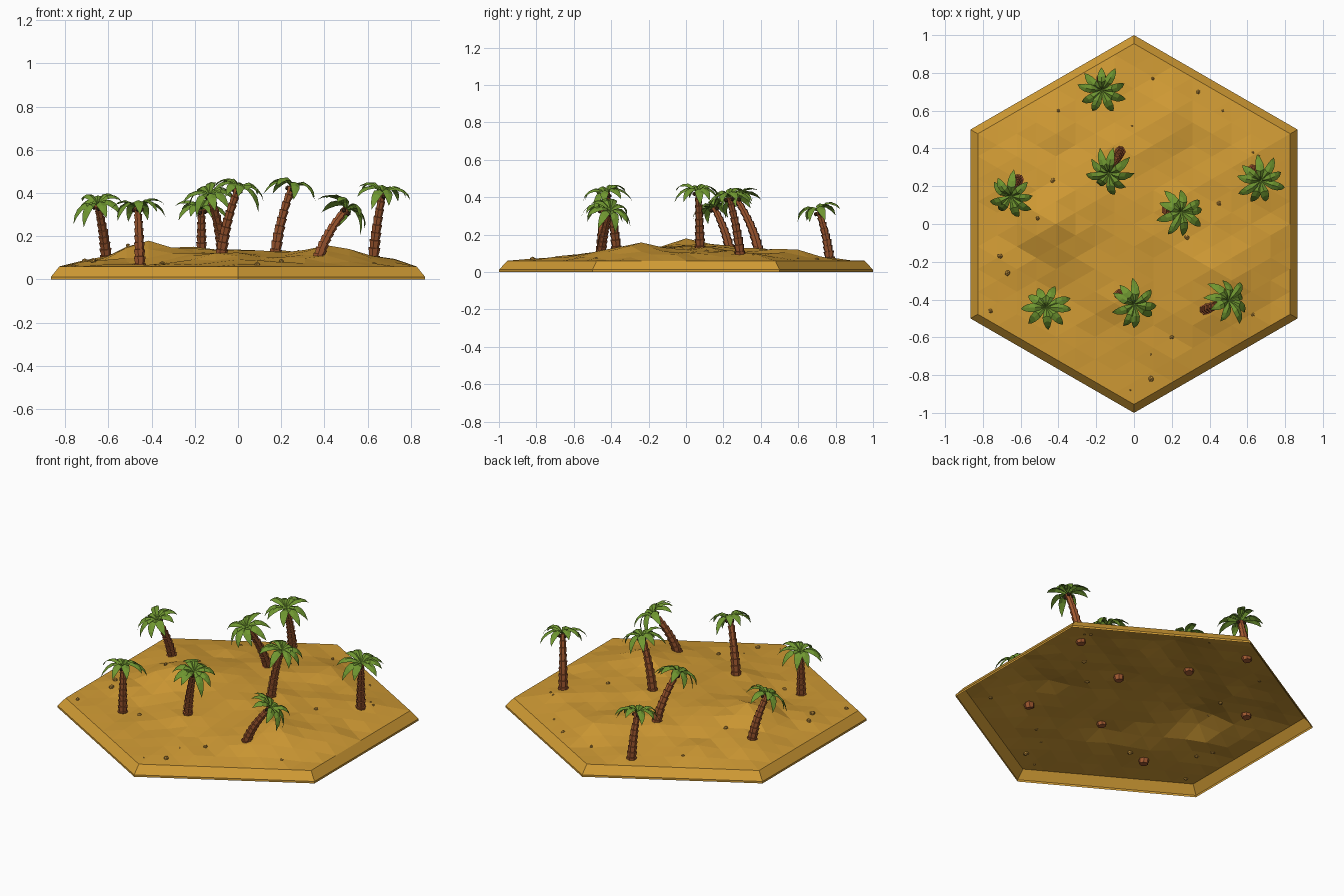
import bpy, bmesh, math, random
from mathutils import Vector, Matrix

if "Cube" in bpy.data.objects:
    bpy.data.objects.remove(bpy.data.objects["Cube"])

rng = random.Random(4)


def material(name, rgb):
    m = bpy.data.materials.new(name)
    m.diffuse_color = (*rgb, 1)
    m.use_nodes = True
    m.node_tree.nodes["Principled BSDF"].inputs["Base Color"].default_value = m.diffuse_color
    return m


SAND = material("sand", (0.64, 0.33, 0.035))
BARK = material("bark", (0.36, 0.10, 0.03))
LEAF = material("leaf", (0.16, 0.31, 0.03))
NUT = material("nut", (0.07, 0.03, 0.015))
STONE = material("stone", (0.55, 0.29, 0.05))


def finish(bm, name, mat, recalc=True):
    if recalc:
        bmesh.ops.recalc_face_normals(bm, faces=bm.faces)
    me = bpy.data.meshes.new(name)
    bm.to_mesh(me)
    bm.free()
    me.materials.append(mat)
    ob = bpy.data.objects.new(name, me)
    bpy.context.collection.objects.link(ob)
    return ob


def hexagon(radius):
    return [Vector((radius * math.sin(k * math.pi / 3), radius * math.cos(k * math.pi / 3), 0)) for k in range(6)]


# Dune height: key heights blended by distance, falling to the rim
RIM, RIM_Z, N = 0.955, 0.06, 8
KEYS = [(-.43, 0, .175), (.43, -.25, .163), (0, 0, .138), (-.07, -.38, .13), (-.45, -.44, .066),
        (.38, -.45, .115), (.63, .29, .10), (-.61, .24, .11), (-.17, .76, .075), (.2, .55, .125),
        (.17, .08, .13), (-.1, .35, .13), (-.2, .12, .155), (-.2, -.65, .072), (.2, -.7, .085),
        (-.65, -.2, .09), (.65, -.1, .11), (.4, .2, .11), (-.4, .5, .10), (.4, .4, .10)]
corners = hexagon(RIM)
for a, b in zip(corners, corners[1:] + corners[:1]):
    KEYS += [(*a.lerp(b, i / 4).xy, RIM_Z) for i in range(4)]


def height(x, y):
    w = [1 / (math.hypot(x - k[0], y - k[1]) + .03) ** 3.2 for k in KEYS]
    return sum(wi * k[2] for wi, k in zip(w, KEYS)) / sum(w)


# Sand tile: triangular dune grid in concentric hexagon rings, then bevel and skirt
bm = bmesh.new()
grid = {}
step = RIM / N
for q in range(-N, N + 1):
    for r in range(max(-N, -q - N), min(N, N - q) + 1):
        x, y = q * step * math.sqrt(3) / 2, (r + q / 2) * step
        edge = max(abs(q), abs(r), abs(q + r)) == N
        z = RIM_Z if edge else height(x, y) + rng.uniform(-.006, .006)
        grid[q, r] = bm.verts.new((x, y, z))
for (q, r), v in grid.items():
    for d in (((1, 0), (0, 1)), ((0, 1), (-1, 1))):
        tri = [v] + [grid.get((q + a, r + b)) for a, b in d]
        if all(tri):
            bm.faces.new(tri)
for v in bm.verts:
    v.normal_update()
rim = [e for e in bm.edges if len(e.link_faces) == 1]
for scale, z in ((1 / RIM, 0.012), (1, 0)):
    new = bmesh.ops.extrude_edge_only(bm, edges=rim)["geom"]
    for v in (g for g in new if isinstance(g, bmesh.types.BMVert)):
        v.co = (v.co.x * scale, v.co.y * scale, z)
    rim = [e for e in new if isinstance(e, bmesh.types.BMEdge) and len(e.link_faces) == 1]
finish(bm, "sand_tile", SAND)


# Trunk: flared segments stacked along a bent path
def trunk(base, top, name, sides=7, segments=9):
    ctrl = Vector((base.x + .22 * (top.x - base.x), base.y + .22 * (top.y - base.y), (base.z + top.z) / 2))

    def at(t):
        return base * (1 - t) ** 2 + ctrl * 2 * t * (1 - t) + top * t * t

    bm = bmesh.new()
    rings = []
    for i in range(segments):
        r = .028 - .012 * i / segments
        for t, rad in ((i / segments, r * .86), ((i + .97) / segments, r * 1.08)):
            tangent = at(min(t + .02, 1.02)) - at(t - .02)
            rot = Vector((0, 0, 1)).rotation_difference(tangent)
            rings.append([bm.verts.new(at(t) + rot @ Vector((rad * math.cos(a), rad * math.sin(a), 0)))
                          for a in (2 * math.pi * k / sides for k in range(sides))])
    for a, b in zip(rings, rings[1:]):
        for k in range(sides):
            j = (k + 1) % sides
            bm.faces.new((a[k], a[j], b[j], b[k]))
    bm.faces.new(rings[0])
    bm.faces.new(rings[-1])
    finish(bm, name + "_trunk", BARK)
    return (top - ctrl).normalized()


# Crown: folded drooping fronds, tilted with the trunk, and a few nuts
FROND = [(0, .0, .005), (.025, .022, .014), (.055, .034, .023), (.085, .026, .021), (.11, .006, .013), (.13, -.025, 0)]


def crown(top, axis, name):
    up = Vector((0, 0, 1))
    rot = up.rotation_difference(axis.lerp(up, .3).normalized()).to_matrix().to_4x4()
    bm = bmesh.new()
    count = 9
    turn = rng.uniform(0, 1)
    for i in range(count):
        size, droop = rng.uniform(.88, 1.08), rng.uniform(-.02, .045)
        spin = Matrix.Rotation(turn + 2 * math.pi * i / count + rng.uniform(-.15, .15), 4, 'Z')
        place = Matrix.Translation(top) @ rot @ spin
        rows = []
        for x, z, w in FROND:
            x, z = x * size, z - droop * (x / .13) ** 1.5
            rows.append([bm.verts.new(place @ Vector(p)) for p in
                         ((x + w * .3, -w, z - w * .4), (x, 0, z), (x + w * .3, w, z - w * .4))])
        for a, b in zip(rows, rows[1:]):
            for k in (0, 1):
                bm.faces.new((a[k], b[k], b[k + 1], a[k + 1]))
    bmesh.ops.remove_doubles(bm, verts=bm.verts, dist=1e-5)
    finish(bm, name + "_fronds", LEAF, False)

    bm = bmesh.new()
    for i in range(3):
        p = Matrix.Rotation(turn + i * 2.1, 4, 'Z') @ Vector((.02, 0, -.012))
        bmesh.ops.create_icosphere(bm, subdivisions=1, radius=.012, matrix=Matrix.Translation(top + rot @ p))
    finish(bm, name + "_nuts", NUT)


# Palms: base x, y, then crown x, y, z
PALMS = [(-.61, .24, -.65, .15, .345), (-.455, -.46, -.465, -.44, .335), (-.17, .77, -.17, .71, .325),
         (-.07, .39, -.13, .27, .39), (.17, .075, .25, .065, .43), (-.08, -.37, 0, -.425, .42),
         (.37, -.455, .5, -.405, .325), (.625, .29, .67, .23, .40)]
for n, (bx, by, tx, ty, tz) in enumerate(PALMS, 1):
    name = f"palm_{n}"
    top = Vector((tx, ty, tz))
    axis = trunk(Vector((bx, by, height(bx, by) - .025)), top, name)
    crown(top, axis, name)

# Pebbles: x, y, radius
PEBBLES = [(.1, .77, .01), (.34, .7, .014), (.47, .6, .008), (-.4, .6, .01), (-.01, .52, .006),
           (-.43, .23, .015), (-.51, .03, .012), (-.71, -.17, .016), (-.67, -.26, .017), (-.76, -.46, .014),
           (-.35, -.45, .017), (.28, -.07, .016), (.45, .11, .015), (.63, .38, .01), (.66, .36, .007),
           (.63, -.48, .012), (.2, -.6, .013), (.09, -.69, .007), (.09, -.82, .018), (-.02, -.88, .008)]
bm = bmesh.new()
for x, y, r in PEBBLES:
    m = Matrix.Translation((x, y, height(x, y))) @ Matrix.Rotation(rng.uniform(0, 6), 4, 'Z')
    bmesh.ops.create_icosphere(bm, subdivisions=1, radius=r, matrix=m @ Matrix.Diagonal((1, .85, .8, 1)))
finish(bm, "pebbles", STONE)
